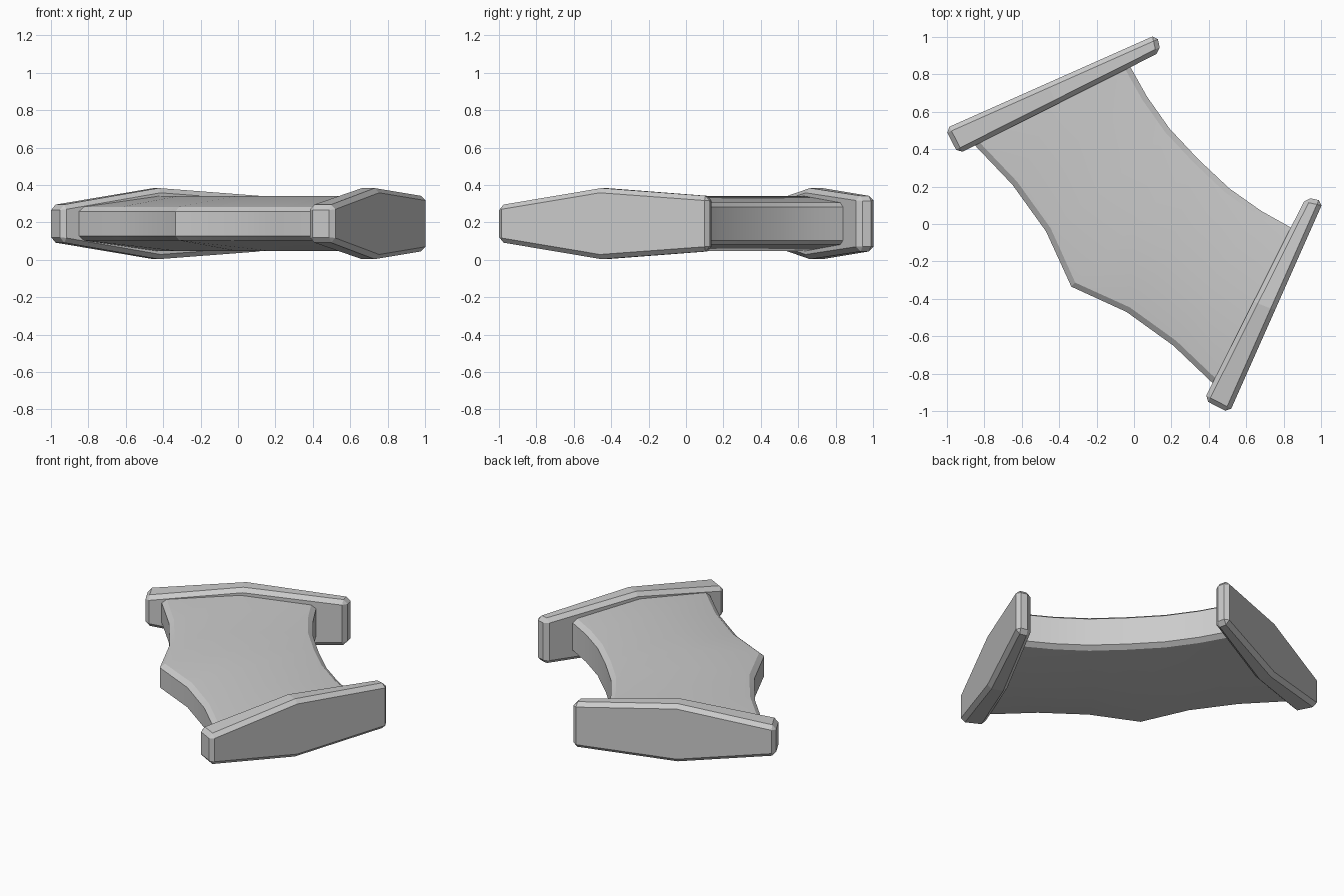
import bpy
import bmesh
from mathutils import Vector

cube = bpy.data.objects.get("Cube")
if cube:
    bpy.data.objects.remove(cube, do_unlink=True)

MID_Z = 0.193

grey = bpy.data.materials.new("plain grey")
grey.use_nodes = True
colour = (0.6, 0.6, 0.6, 1.0)
grey.diffuse_color = colour
grey.node_tree.nodes["Principled BSDF"].inputs["Base Color"].default_value = colour


def finish(name, bm):
    bmesh.ops.recalc_face_normals(bm, faces=bm.faces[:])
    mesh = bpy.data.meshes.new(name)
    bm.to_mesh(mesh)
    bm.free()
    mesh.materials.append(grey)
    obj = bpy.data.objects.new(name, mesh)
    bpy.context.collection.objects.link(obj)
    return obj


def swap(p):
    """Mirror a plan point across the diagonal x = y."""
    return Vector((p[1], p[0]))


def loft(bm, rings):
    """Skin a list of closed rings and cap both ends."""
    rows = [[bm.verts.new(co) for co in ring] for ring in rings]
    n = len(rows[0])
    for a, b in zip(rows, rows[1:]):
        for i in range(n):
            j = (i + 1) % n
            bm.faces.new((a[i], a[j], b[j], b[i]))
    bm.faces.new(rows[0])
    bm.faces.new(rows[-1])
    return rows


# End plates: tapered slabs, tallest in the middle, with chamfered rims
inner = Vector((0.375, -0.94)), Vector((0.92, 0.143))
outer = Vector((0.51, -1.01)), Vector((1.013, 0.122))
stations = [(0.0, 0.098), (0.485, 0.19), (1.0, 0.147)]


def end_plate(name, mirrored):
    bm = bmesh.new()
    rings = []
    for t, half in stations:
        a, b = inner[0].lerp(inner[1], t), outer[0].lerp(outer[1], t)
        if mirrored:
            a, b = swap(a), swap(b)
        rings.append([(p.x, p.y, MID_Z + s * half)
                      for p, s in ((a, -1), (b, -1), (b, 1), (a, 1))])
    rows = loft(bm, rings)
    ridge = set(rows[1])
    rim = [e for e in bm.edges if not all(v in ridge for v in e.verts)]
    bmesh.ops.bevel(bm, geom=rim, offset=0.025, segments=1, affect='EDGES')
    return finish(name, bm)


end_plate("left_end_plate", False)
end_plate("right_end_plate", True)

# Curved body: front edge, crest and back edge, half of it then mirrored
front = [(0.47, -0.88), (0.42, -0.85), (0.21, -0.65), (-0.04, -0.47), (-0.335, -0.335)]
crest = [(0.69, -0.45), (0.64, -0.43), (0.40, -0.32), (0.18, -0.17), (0.0, 0.0)]
back = [(0.90, -0.05), (0.85, -0.025), (0.68, 0.07), (0.51, 0.19), (0.345, 0.345)]
plan = [tuple(Vector(p) for p in row) for row in zip(front, crest, back)]
plan += [tuple(swap(p) for p in row) for row in reversed(plan[:-1])]

rings = []
for f, c, b in plan:
    f_in = f + (c - f).normalized() * 0.03
    b_in = b + (c - b).normalized() * 0.03
    upper = [(f, 0.065), (f_in, 0.09), (c, 0.147), (b_in, 0.112), (b, 0.09)]
    ring = [(p.x, p.y, MID_Z + h) for p, h in upper]
    ring += [(p.x, p.y, MID_Z - h) for p, h in reversed(upper)]
    rings.append(ring)
bm = bmesh.new()
loft(bm, rings)
body = finish("curved_body", bm)

bpy.ops.object.select_all(action='DESELECT')
body.select_set(True)
bpy.context.view_layer.objects.active = body
bpy.ops.object.shade_smooth_by_angle(angle=0.4)
